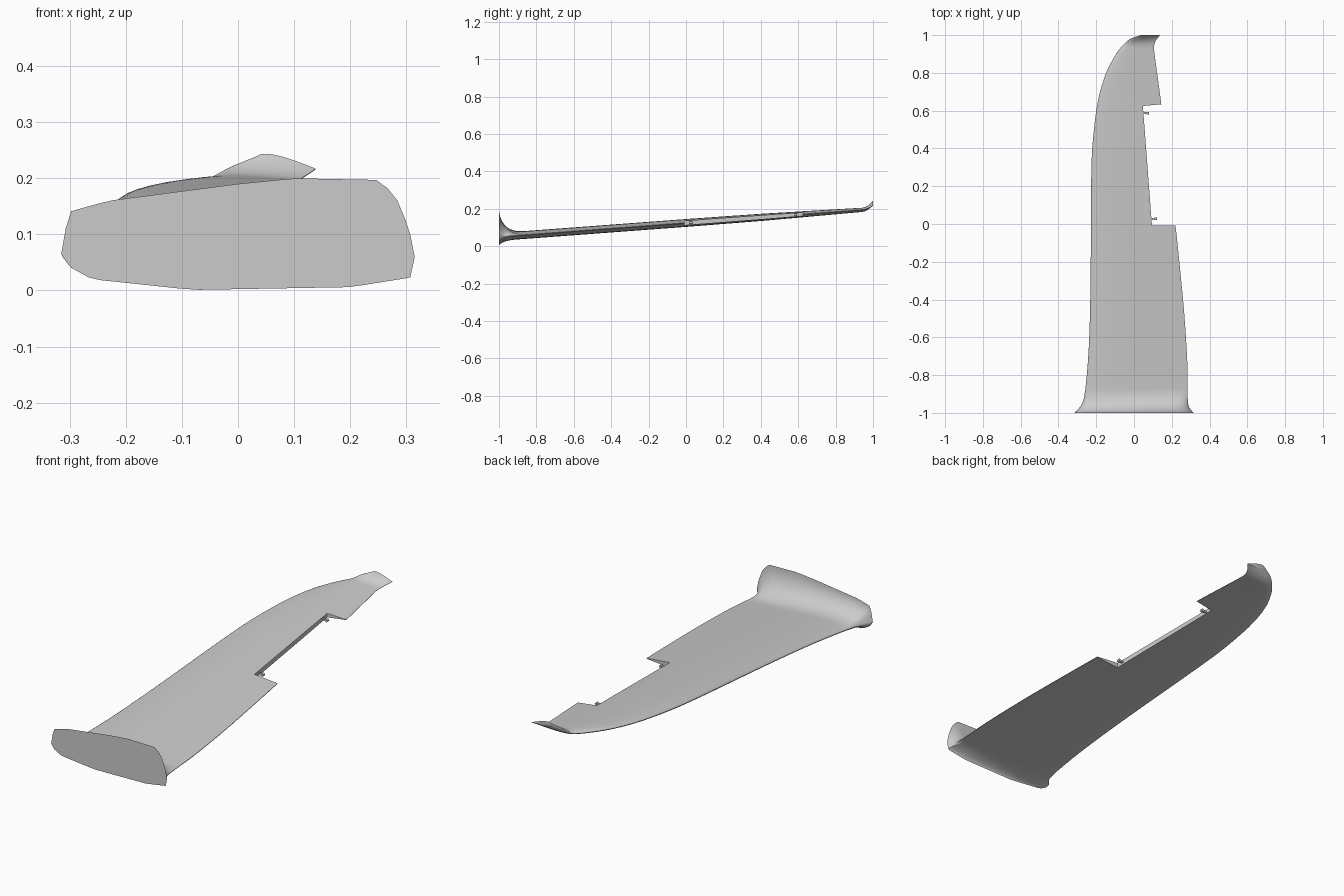
import bpy, bmesh, math

cube = bpy.data.objects.get("Cube")
if cube:
    bpy.data.objects.remove(cube, do_unlink=True)

grey = bpy.data.materials.new("light_grey")
grey.use_nodes = True
grey.diffuse_color = (0.6, 0.6, 0.6, 1)
grey.node_tree.nodes["Principled BSDF"].inputs["Base Color"].default_value = (0.6, 0.6, 0.6, 1)

# Planform: span position with leading and trailing edge
LEADING = [(-1, -.315), (-.97, -.287), (-.93, -.267), (-.8, -.25), (-.6, -.237), (-.3, -.23),
           (.2, -.227), (.4, -.221), (.6, -.2), (.7, -.18), (.8, -.148), (.9, -.095),
           (.95, -.055), (.98, -.02), (1, .035)]
TRAILING = [(-1, .315), (-.97, .292), (-.94, .285), (-.75, .283), (-.5, .268), (-.3, .25),
            (0, .219), (.63, .145), (.9, .109), (.94, .106), (.97, .115), (1, .138)]
# Root outline: upper and lower heights across the chord
ROOT_TOP = [(-.315, .065), (-.302, .14), (-.23, .16), (0, .19), (.1, .2), (.25, .197),
            (.28, .17), (.305, .11), (.315, .06)]
ROOT_LOW = [(-.315, .065), (-.3, .042), (-.26, .02), (-.08, .001), (.2, .006),
            (.307, .023), (.315, .06)]
SEGMENTS = 28


def curve(table, t, smooth=True):
    """Interpolate a table, with Hermite tangents when smooth."""
    t = min(max(t, table[0][0]), table[-1][0])
    last = len(table) - 1
    i = next(k for k in range(last) if t <= table[k + 1][0])
    (a, p), (b, q) = table[i], table[i + 1]
    u = (t - a) / (b - a)
    if not smooth:
        return p + (q - p) * u

    def slope(k):
        lo, hi = table[max(k - 1, 0)], table[min(k + 1, last)]
        return (hi[1] - lo[1]) / (hi[0] - lo[0]) * (b - a)
    v = 1 - u
    return (p * v * v * (1 + 2 * u) + q * u * u * (1 + 2 * v)
            + slope(i) * u * v * v - slope(i + 1) * u * u * v)


def mid_height(y):
    return .124 + .0745 * y


def fillet(y, length):
    t = min((y + 1) / length, 1)
    return 1 - math.sqrt(1 - (1 - t) ** 2)


def section(y):
    """Closed ring of points: airfoil blended into the root outline, curled up at the tip."""
    lead, trail = curve(LEADING, y), curve(TRAILING, y)
    thick = .042 - .008 * max(y, 0) - .022 * max(y - .4, 0)
    curl = max(y - .94, 0) / .06
    ring = []
    steps = [(k, 1) for k in range(SEGMENTS + 1)] + [(k, -1) for k in range(SEGMENTS, 0, -1)]
    for k, side in steps:
        s = (1 - math.cos(math.pi * k / SEGMENTS)) / 2
        half = 5 * thick * (.2969 * math.sqrt(s) - .126 * s - .3516 * s ** 2
                            + .2843 * s ** 3 - .0975 * s ** 4)
        z = mid_height(y) + side * half + curl ** 2 * (.039 - .021 * s)
        root = curve(ROOT_TOP if side > 0 else ROOT_LOW, .63 * s - .315, False)
        w = fillet(y, .13 if side > 0 else .09)
        ring.append((lead + (trail - lead) * s, y, z + (root - z) * w))
    return ring


def make_object(name, bm):
    bmesh.ops.recalc_face_normals(bm, faces=bm.faces)
    mesh = bpy.data.meshes.new(name)
    bm.to_mesh(mesh)
    bm.free()
    mesh.materials.append(grey)
    obj = bpy.data.objects.new(name, mesh)
    bpy.context.collection.objects.link(obj)
    return obj


def activate(obj):
    bpy.ops.object.select_all(action="DESELECT")
    obj.select_set(True)
    bpy.context.view_layer.objects.active = obj


# Wing shell, lofted along the span with closer stations at the root and tip
stations = [-1 + .13 * (i / 14) ** 2 for i in range(15)]
stations += [-.87 + 1.67 * i / 26 for i in range(1, 27)]
stations += [.8 + .2 * math.sin(math.pi / 2 * i / 20) for i in range(1, 21)]
bm = bmesh.new()
rings = [[bm.verts.new(p) for p in section(y)] for y in stations]
for a, b in zip(rings, rings[1:]):
    for i in range(len(a)):
        j = (i + 1) % len(a)
        bm.faces.new((a[i], a[j], b[j], b[i]))
bm.faces.new(rings[0])
bm.faces.new(rings[-1])
wing = make_object("wing", bm)

# Control surface bay, cut out of the trailing edge
bm = bmesh.new()
outline = [(.095, -.008), (.5, -.008), (.5, .64), (.145, .634), (.047, .625)]
base = bm.faces.new([bm.verts.new((x, y, -.1)) for x, y in outline])
top = bmesh.ops.extrude_face_region(bm, geom=[base])["geom"]
bmesh.ops.translate(bm, vec=(0, 0, .6), verts=[g for g in top if isinstance(g, bmesh.types.BMVert)])
cutter = make_object("bay_cutter", bm)
cutter.hide_render = True
cut = wing.modifiers.new("bay", "BOOLEAN")
cut.operation = "DIFFERENCE"
cut.solver = "EXACT"
cut.object = cutter
activate(wing)
bpy.ops.object.modifier_apply(modifier=cut.name)
bpy.data.objects.remove(cutter, do_unlink=True)
bpy.ops.object.shade_smooth_by_angle(angle=math.radians(35))


# Hinge brackets on the bay wall, each an arm with a round knuckle
def hinge(name, x, y):
    z = mid_height(y)
    bpy.ops.mesh.primitive_cube_add(size=1, location=(x + .006, y, z))
    arm = bpy.context.object
    arm.name = name + "_arm"
    arm.scale = (.036, .01, .009)
    bpy.ops.mesh.primitive_cylinder_add(vertices=16, radius=.007, depth=.014,
                                        location=(x + .023, y, z),
                                        rotation=(math.pi / 2, 0, 0))
    knuckle = bpy.context.object
    knuckle.name = name + "_knuckle"
    for part in (arm, knuckle):
        part.data.materials.append(grey)
    activate(knuckle)
    bpy.ops.object.shade_smooth_by_angle(angle=math.radians(35))


hinge("inner_hinge", .093, .027)
hinge("outer_hinge", .05, .587)
